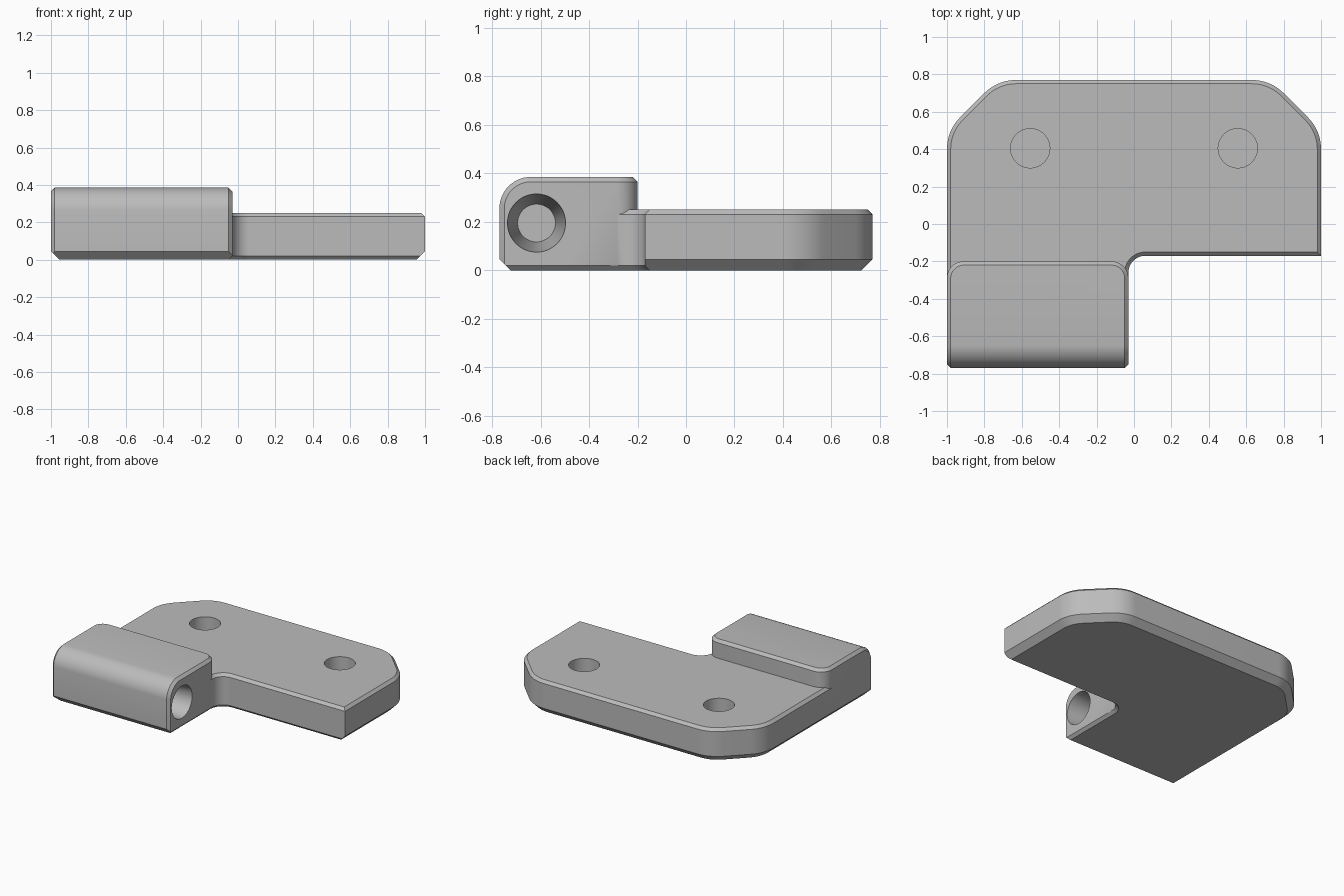
import bpy, bmesh
from math import sin, cos, tan, pi
from mathutils import Vector

cube = bpy.data.objects.get("Cube")
if cube:
    bpy.data.objects.remove(cube, do_unlink=True)

SMALL, LARGE = 0.02, 0.045        # chamfer sizes
LEFT, RIGHT = -1.0, -0.03         # knuckle ends along x
FRONT, REAR, TOP = -0.77, -0.2, 0.385
STEPS = 10

grey = bpy.data.materials.new("plain grey")
grey.diffuse_color = (0.5, 0.5, 0.5, 1)
grey.use_nodes = True
for node in grey.node_tree.nodes:
    if node.type == 'BSDF_PRINCIPLED':
        node.inputs["Base Color"].default_value = (0.5, 0.5, 0.5, 1)


def finish(bm, name):
    bmesh.ops.remove_doubles(bm, verts=bm.verts, dist=1e-5)
    bmesh.ops.recalc_face_normals(bm, faces=bm.faces)
    mesh = bpy.data.meshes.new(name)
    bm.to_mesh(mesh)
    bm.free()
    mesh.materials.append(grey)
    obj = bpy.data.objects.new(name, mesh)
    bpy.context.collection.objects.link(obj)
    return obj


def cut(bm, point, normal):
    """Slice off everything in front of a plane and cap the opening."""
    bmesh.ops.bisect_plane(bm, geom=bm.verts[:] + bm.edges[:] + bm.faces[:], dist=1e-5,
                           plane_co=point, plane_no=Vector(normal).normalized(),
                           clear_outer=True)
    rim = [e for e in bm.edges if e.is_boundary]
    if rim:
        bmesh.ops.edgeloop_fill(bm, edges=rim)


def rounded(corners):
    """Round each (x, y, radius) corner of a counter-clockwise outline."""
    pts = []
    for i, (x, y, r) in enumerate(corners):
        p = Vector((x, y))
        a = (Vector(corners[i - 1][:2]) - p).normalized()
        b = (Vector(corners[(i + 1) % len(corners)][:2]) - p).normalized()
        if not r:
            pts.append(p)
            continue
        half = a.angle(b) / 2
        centre = p + (a + b).normalized() * r / sin(half)
        start = p + a * r / tan(half) - centre
        sweep = (pi - 2 * half) * (1 if a.x * b.y - a.y * b.x < 0 else -1)
        for k in range(STEPS + 1):
            t = sweep * k / STEPS
            pts.append(centre + Vector((start.x * cos(t) - start.y * sin(t),
                                        start.x * sin(t) + start.y * cos(t))))
    return pts


def edge_normal(p, q):
    d = (q - p).normalized()
    return Vector((d.y, -d.x))


def inset(pts, d):
    out = []
    for i, p in enumerate(pts):
        m = edge_normal(pts[i - 1], p)
        n = edge_normal(p, pts[(i + 1) % len(pts)])
        out.append(p - (m + n) * d / (1 + m.dot(n)))
    return out


def loft(pts, layers):
    bm = bmesh.new()
    rings = [[bm.verts.new((*p, z)) for p in inset(pts, d)] for z, d in layers]
    for low, high in zip(rings, rings[1:]):
        for i in range(len(pts)):
            bm.faces.new((low[i - 1], low[i], high[i], high[i - 1]))
    bm.faces.new(rings[0][::-1])
    bm.faces.new(rings[-1])
    return bm


# Mounting plate with a tongue running into the knuckle
outline = rounded([(LEFT, -0.5, 0), (RIGHT, -0.5, 0), (RIGHT, -0.17, 0.09), (1, -0.17, 0),
                   (1, 0.5, 0.24), (0.73, 0.77, 0.24), (-0.73, 0.77, 0.24), (LEFT, 0.5, 0.24)])
bm = loft(outline, [(0, SMALL), (SMALL, 0), (0.25 - SMALL, 0), (0.25, SMALL)])
# Larger lower chamfer along the outer sides and back
for i, p in enumerate(outline):
    n = edge_normal(outline[i - 1], p)
    is_outer = max((q - p).dot(n) for q in outline) < 1e-4
    if is_outer and n.y > -0.5:
        cut(bm, (*(p - n * LARGE), 0), (n.x, n.y, -1))
leaf = finish(bm, "hinge_leaf")

# Knuckle block, shaped by planes
bm = bmesh.new()
bmesh.ops.create_cube(bm, size=1)
for v in bm.verts:
    v.co = (RIGHT if v.co.x > 0 else LEFT, REAR if v.co.y > 0 else FRONT,
            TOP if v.co.z > 0 else 0)
R, PLAN_R = 0.13, 0.09
for k in range(STEPS + 1):
    c, s = cos(pi / 2 * k / STEPS), sin(pi / 2 * k / STEPS)
    # rounded front top edge, with chamfered ends
    if 0 < k < STEPS:
        cut(bm, (0, FRONT + R - R * c, TOP - R + R * s), (0, -c, s))
    r = R - SMALL
    for x, side in ((LEFT, -1), (RIGHT, 1)):
        cut(bm, (x, FRONT + R - r * c, TOP - R + r * s), (side, -c, s))
for k in range(1, STEPS + 1):
    c, s = cos(pi / 2 * k / STEPS), sin(pi / 2 * k / STEPS)
    # rounded rear corners, with chamfered top
    for x, side in ((LEFT, -1), (RIGHT, 1)):
        spot = (x - side * PLAN_R * (1 - c), REAR - PLAN_R * (1 - s))
        if k < STEPS:
            cut(bm, (*spot, 0), (side * c, s, 0))
        cut(bm, (*spot, TOP - SMALL), (side * c, s, 1))
# lower chamfers
cut(bm, (0, FRONT + LARGE, 0), (0, -1, -1))
cut(bm, (LEFT + LARGE, 0, 0), (-1, 0, -1))
cut(bm, (RIGHT - SMALL, 0, 0), (1, 0, -1))
knuckle = finish(bm, "knuckle")


def combine(tool, operation):
    mod = leaf.modifiers.new(tool.name, 'BOOLEAN')
    mod.operation, mod.solver, mod.object = operation, 'EXACT', tool
    bpy.context.view_layer.objects.active = leaf
    bpy.ops.object.modifier_apply(modifier=mod.name)
    bpy.data.objects.remove(tool, do_unlink=True)


def round_tool(name, r1, r2, depth):
    bm = bmesh.new()
    bmesh.ops.create_cone(bm, cap_ends=True, segments=48, radius1=r1, radius2=r2, depth=depth)
    return finish(bm, name)


combine(knuckle, 'UNION')

# Blind screw holes
for x in (-0.555, 0.555):
    hole = round_tool("screw_hole", 0.105, 0.105, 0.4)
    hole.location = (x, 0.405, 0.26)
    combine(hole, 'DIFFERENCE')

# Tapered blind pin socket in the knuckle's end
socket = round_tool("pin_socket", 0.078, 0.121, 0.41)
socket.rotation_euler = (0, pi / 2, 0)
socket.location = (RIGHT - 0.195, -0.617, 0.195)
combine(socket, 'DIFFERENCE')

bpy.ops.object.select_all(action='DESELECT')
leaf.select_set(True)
bpy.context.view_layer.objects.active = leaf
bpy.ops.object.shade_smooth_by_angle()
